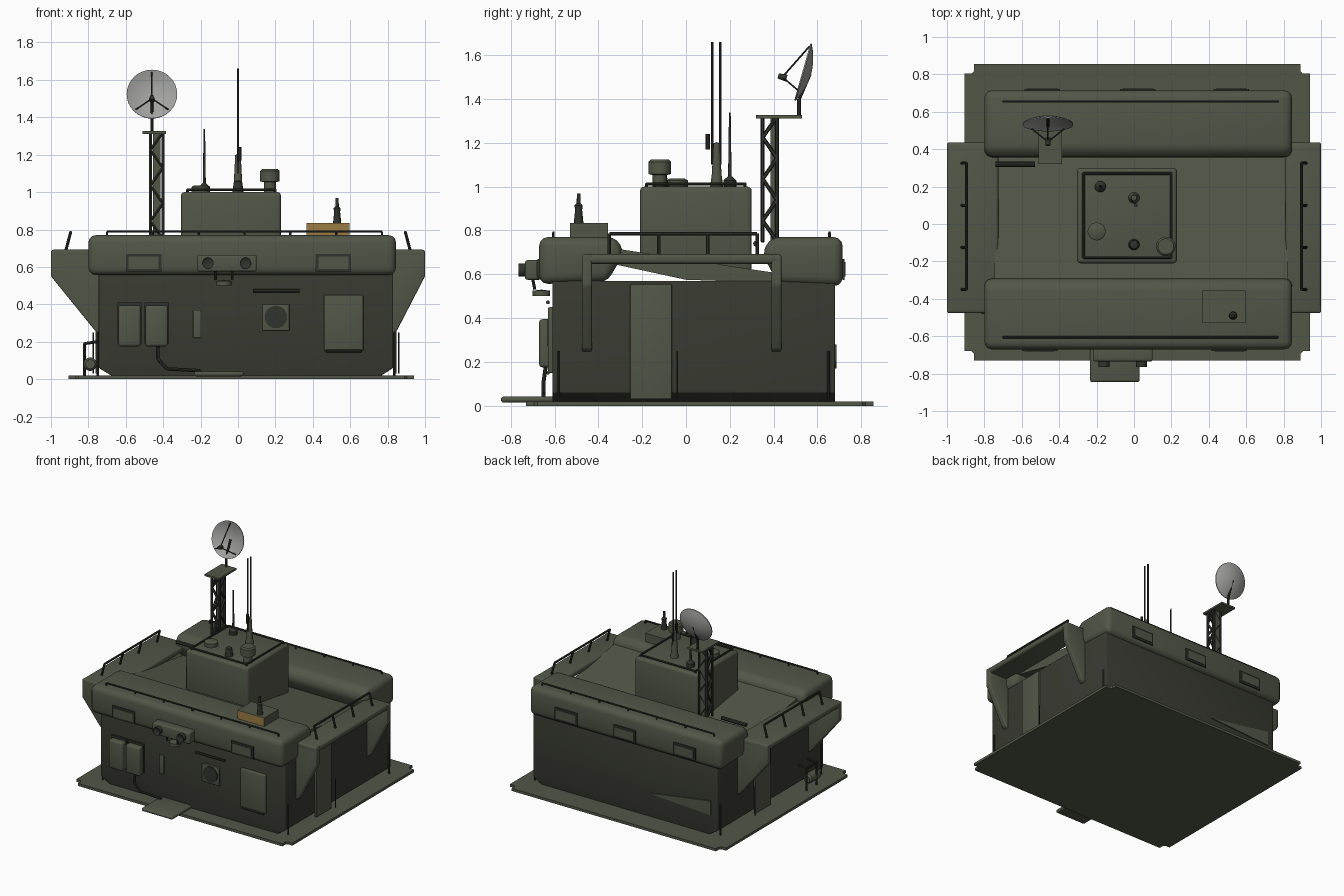
import bpy, bmesh, math
from mathutils import Vector

cube = bpy.data.objects.get("Cube")
if cube:
    bpy.data.objects.remove(cube, do_unlink=True)


def material(name, r, g, b):
    m = bpy.data.materials.new(name)
    m.use_nodes = True
    m.diffuse_color = (r, g, b, 1)
    node = m.node_tree.nodes["Principled BSDF"]
    node.inputs["Base Color"].default_value = (r, g, b, 1)
    node.inputs["Roughness"].default_value = 0.8
    return m


OLIVE = material("olive_paint", 0.085, 0.095, 0.064)
WALL = material("dark_olive_wall", 0.040, 0.043, 0.031)
METAL = material("dark_metal", 0.030, 0.033, 0.026)
GREY = material("dish_grey", 0.36, 0.36, 0.35)
OCHRE = material("ochre_panel", 0.33, 0.20, 0.06)


def finish(name, bm, mat, bevel=0, segments=3):
    """Bevel the hard edges, set normals and link the object."""
    bmesh.ops.recalc_face_normals(bm, faces=bm.faces)
    if bevel:
        edges = [e for e in bm.edges if len(e.link_faces) == 2 and e.calc_face_angle() > 0.4]
        bmesh.ops.bevel(bm, geom=edges, offset=bevel, segments=segments,
                        profile=0.5, affect='EDGES', clamp_overlap=True)
    mesh = bpy.data.meshes.new(name)
    bm.to_mesh(mesh)
    bm.free()
    mesh.materials.append(mat)
    mesh.shade_smooth()
    mesh.set_sharp_from_angle(angle=math.radians(35))
    ob = bpy.data.objects.new(name, mesh)
    bpy.context.scene.collection.objects.link(ob)
    return ob


def prism(name, profile, axis, lo, hi, mat, bevel=0):
    """Extrude a (y, z) profile along x, or an (x, z) profile along y."""
    bm = bmesh.new()
    put = (lambda p, d: (d, p[0], p[1])) if axis == 'x' else (lambda p, d: (p[0], d, p[1]))
    a = [bm.verts.new(put(p, lo)) for p in profile]
    b = [bm.verts.new(put(p, hi)) for p in profile]
    bm.faces.new(a)
    bm.faces.new(b)
    for i in range(len(a)):
        j = (i + 1) % len(a)
        bm.faces.new((a[i], a[j], b[j], b[i]))
    return finish(name, bm, mat, bevel)


def box(name, x, y, z, mat, bevel=0):
    return prism(name, [(y[0], z[0]), (y[1], z[0]), (y[1], z[1]), (y[0], z[1])],
                 'x', x[0], x[1], mat, bevel)


def lathe(name, profile, origin, axis, mat, steps=20):
    """Spin an (radius, height) profile around an axis."""
    bm = bmesh.new()
    verts = [bm.verts.new((r, 0, h)) for r, h in profile]
    edges = [bm.edges.new(p) for p in zip(verts, verts[1:])]
    bmesh.ops.spin(bm, geom=verts + edges, cent=(0, 0, 0), axis=(0, 0, 1),
                   angle=math.tau, steps=steps)
    bmesh.ops.remove_doubles(bm, verts=bm.verts, dist=1e-5)
    rot = Vector((0, 0, 1)).rotation_difference(Vector(axis))
    for v in bm.verts:
        v.co = rot @ v.co + Vector(origin)
    return finish(name, bm, mat)


def rods(name, paths, radius, mat, sides=8):
    """Round bars that follow several point paths, as one object."""
    bm = bmesh.new()
    for path in paths:
        for p, q in zip(path, path[1:]):
            p, q = Vector(p), Vector(q)
            rot = Vector((0, 0, 1)).rotation_difference(q - p).to_matrix().to_4x4()
            rot.translation = (p + q) / 2
            bmesh.ops.create_cone(bm, cap_ends=True, segments=sides, radius1=radius,
                                  radius2=radius, depth=(q - p).length, matrix=rot)
    return finish(name, bm, mat)


# Base plate, step and main body with a tapered foot
plate = [(-.905, -.73), (.94, -.73), (.94, .855), (-.905, .855)]
bm = bmesh.new()
bm.faces.new([bm.verts.new((x, y, 0.004)) for x, y in plate])
bmesh.ops.bevel(bm, geom=bm.verts[:], offset=.05, segments=5, affect='VERTICES')
top = bmesh.ops.extrude_face_region(bm, geom=bm.faces[:])["geom"]
for v in top:
    if isinstance(v, bmesh.types.BMVert):
        v.co.z = .02
for v in bm.verts:
    v.co.z -= .004 if v.co.z < .01 else 0
finish("base_plate", bm, OLIVE)
box("front_step", (-.235, .03), (-.845, -.6), (.015, .042), OLIVE, .012)
prism("body_shell", [(-.745, .06), (-.67, .015), (.76, .015), (.83, .06), (.83, .57), (-.745, .57)],
      'y', -.61, .68, WALL, .006)

# Rounded roof pods and sloping deck between them
prism("front_pod", [(-.67, .555), (-.67, .77), (-.32, .77), (-.28, .70), (-.36, .565)],
      'x', -.8, .845, OLIVE, .05)
prism("rear_pod", [(.715, .545), (.715, .77), (.39, .77), (.345, .70), (.42, .555)],
      'x', -.8, .845, OLIVE, .05)
prism("sloping_deck", [(-.37, .655), (0, .575), (.45, .56), (.45, .60), (.02, .665), (-.37, .725)],
      'x', -.745, .82, OLIVE)

# Side awnings with gussets, rails and doors
for side, s, wall, door in (("left", 1, .83, -.255), ("right", -1, -.745, .05)):
    xs = sorted((wall - s * .02, s * 1.0))
    box(side + "_awning", xs, (-.475, .435), (.648, .692), OLIVE, .015)
    for end, y in (("front", -.475), ("rear", .39)):
        prism(f"{side}_{end}_gusset", [(wall - s * .01, .24), (wall + s * .02, .26),
              (s, .55), (s, .69), (wall - s * .01, .69)], 'y', y, y + .045, OLIVE, .008)
    box(side + "_door", sorted((wall, wall + s * .018)), (door, door + .19), (.03, .555), OLIVE, .005)
    rods(side + "_door_handle", [[(wall + s * .03, door + .215, .03), (wall + s * .03, door + .215, .25)]],
         .004, METAL)
    ys = [-.35 + i * .225 for i in range(4)]
    rods(side + "_rail", [[(s * .895, ys[0], .785), (s * .895, ys[-1], .785)]] +
         [[(s * .92, y, .69), (s * .895, y, .785)] for y in ys], .008, METAL)

# Long rails on the pods
for name, y in (("front_rail", -.605), ("rear_rail", .655)):
    xs = [-.7 + i * .245 for i in range(7)]
    rods(name, [[(xs[0], y, .79), (xs[-1], y, .79)]] + [[(x, y, .76), (x, y, .79)] for x in xs],
         .006, METAL)
rods("deck_bar", [[(-.74, .32, .74), (-.53, .32, .74)]], .014, METAL)


# Pod windows, each a frame with a smaller pane
def window(name, x, y, s):
    box(name + "_frame", (x - .095, x + .095), sorted((y, y + s * .008)), (.575, .67), METAL)
    box(name + "_pane", (x - .08, x + .08), sorted((y, y + s * .012)), (.59, .655), OLIVE)


for i, x in enumerate((-.505, .51)):
    window(f"front_window_{i}", x, -.67, -1)
for i, x in enumerate((-.49, .02, .52)):
    window(f"rear_window_{i}", x, .715, 1)

# Front lamp housing
box("lamp_housing", (-.22, .1), (-.735, -.66), (.575, .665), OLIVE, .012)
for i, x in enumerate((-.16, .04)):
    lathe(f"lamp_{i}", [(0, 0), (.03, 0), (.03, .035), (.022, .03), (0, .025)],
          (x, -.73, .62), (0, -1, 0), METAL)
lathe("small_lamp", [(0, 0), (.04, 0), (.04, .025), (0, .03)], (-.075, -.66, .5), (0, 0, 1), OLIVE)
rods("lamp_bracket", [[(-.12, -.7, .58), (-.12, -.69, .53)], [(-.03, -.7, .58), (-.03, -.69, .53)]],
     .007, METAL)

# Front wall equipment
for i, x in enumerate((-.64, -.495)):
    box(f"canister_{i}", (x, x + .12), (-.67, -.612), (.175, .395), OLIVE, .015)
    box(f"canister_strap_{i}", (x - .005, x + .125), (-.625, -.605), (.19, .41), METAL)
rods("canister_cable", [[(-.43, -.64, .18), (-.43, -.65, .11), (-.38, -.65, .055), (-.2, -.65, .045)]],
     .009, METAL)
box("narrow_panel", (-.24, -.2), (-.62, -.6), (.22, .365), OLIVE, .004)
box("vent_plate", (.13, .275), (-.625, -.6), (.26, .4), OLIVE, .004)
lathe("vent_fan", [(0, 0), (.06, 0), (.06, .008), (0, .008)], (.203, -.624, .332), (0, -1, 0), METAL)
rods("wall_bar", [[(.08, -.63, .472), (.33, -.63, .472)]], .009, METAL)
box("wall_hatch", (.46, .67), (-.63, -.6), (.15, .45), OLIVE, .008)
rods("hatch_hinge", [[(.47, -.63, .15), (.66, -.63, .15)]], .008, METAL)
prism("rear_wall_wedge", [(-.16, .2), (-.69, .28), (-.69, .17)], 'y', .678, .687, OLIVE)

# Corner posts, side tank and pipe hoop
rods("corner_posts", [[(x, y, .01), (x, y, .25)] for x in (-.75, .835) for y in (-.58, .65)], .006, METAL)
lathe("side_tank", [(0, 0), (.025, 0), (.036, .015), (.036, .12), (.025, .135), (0, .135)],
      (-.79, -.48, .08), (0, 1, 0), OLIVE)
rods("side_pipes", [[(-.75, y, .2), (-.82, y, .19), (-.82, y, .02)] for y in (-.3, -.42)] +
     [[(-.82, -.42, .19), (-.82, -.3, .19)]], .008, METAL)

# Roof tower with rim
prism("roof_tower", [(-.21, .66), (.3, .61), (.3, 1.0), (-.21, 1.0)], 'x', -.305, .23, OLIVE, .02)
rim = [(-.27, -.18), (.2, -.18), (.2, .27), (-.27, .27), (-.27, -.18)]
rods("tower_rim", [[(x, y, 1.012) for x, y in rim]] + [[(x, y, .99), (x, y, 1.012)] for x, y in rim[1:]],
     .007, METAL)

# Tower vents and whip antennas
lathe("tall_vent", [(0, 0), (.032, 0), (.032, .055), (.052, .06), (.052, .115), (.042, .125), (0, .125)],
      (.17, -.12, .998), (0, 0, 1), OLIVE)
lathe("low_vent", [(0, 0), (.048, 0), (.048, .03), (.035, .038), (0, .038)], (-.2, -.04, .998), (0, 0, 1), OLIVE)
lathe("small_vent", [(0, 0), (.03, 0), (.022, .06), (0, .065)], (0, -.11, .998), (0, 0, 1), METAL)
lathe("antenna_base", [(0, 0), (.03, 0), (.022, .06), (.015, .2), (0, .205)], (0, .14, .998), (0, 0, 1), OLIVE)
rods("twin_whips", [[(0, y, 1.1), (0, y, 1.66)] for y in (.12, .157)], .006, METAL)
rods("whip_sleeve", [[(.01, .1, 1.17), (.01, .1, 1.24)]], .01, METAL)
lathe("short_whip", [(0, 0), (.03, 0), (.03, .03), (.008, .05), (.004, .34), (0, .34)],
      (-.18, .2, .998), (0, 0, 1), METAL)

# Roof box with a coloured front face
roof_box = box("roof_box", (.365, .595), (-.53, -.355), (.765, .835), OLIVE)
roof_box.data.materials.append(OCHRE)
for f in roof_box.data.polygons:
    f.material_index = int(f.normal.y < -.9)
lathe("box_antenna", [(0, 0), (.022, 0), (.016, .06), (.019, .08), (.009, .09), (.008, .135), (0, .135)],
      (.53, -.49, .834), (0, 0, 1), METAL)

# Lattice mast and its top plate
left, right, near, far = -.468, -.402, .35, .415
levels = [.75 + i * .095 for i in range(7)]
bars = [[(x, y, .75), (x, y, 1.32)] for x in (left, right) for y in (near, far)]
for i, (a, b) in enumerate(zip(levels, levels[1:])):
    x0, x1 = (left, right) if i % 2 else (right, left)
    y0, y1 = (near, far) if i % 2 else (far, near)
    bars += [[(x0, y, a), (x1, y, b)] for y in (near, far)]
    bars += [[(x, y0, a), (x, y1, b)] for x in (left, right)]
rods("mast_lattice", bars, .009, METAL, 6)
box("mast_core", (-.455, -.415), (.385, .42), (.75, 1.315), OLIVE)
box("mast_plate", (-.51, -.385), (.32, .53), (1.312, 1.326), OLIVE)

# Satellite dish with feed
aim = Vector((0, -.96, .27)).normalized()
centre = Vector((-.46, .565, 1.515))
rods("dish_post", [[(-.46, .515, 1.32), (-.46, .515, 1.4), centre]], .009, METAL)
R, depth = .135, .035
bowl = [(R * i / 6, depth * (i / 6) ** 2) for i in range(7)]
lathe("dish", bowl + [(r, h - .006) for r, h in reversed(bowl)], centre, aim, GREY, 32)
feed = centre + aim * .13 - Vector((0, 0, .05))
up = Vector((0, .27, .96))
rim_points = [centre + aim * depth + (Vector((math.cos(a), 0, 0)) + up * math.sin(a)) * R * .9
              for a in (math.pi / 2, math.pi * 1.25, math.pi * 1.75)]
rods("feed_struts", [[p, feed] for p in rim_points], .004, METAL)
lathe("feed_horn", [(0, -.02), (.012, -.02), (.016, .02), (0, .02)], feed, -aim, METAL, 12)
